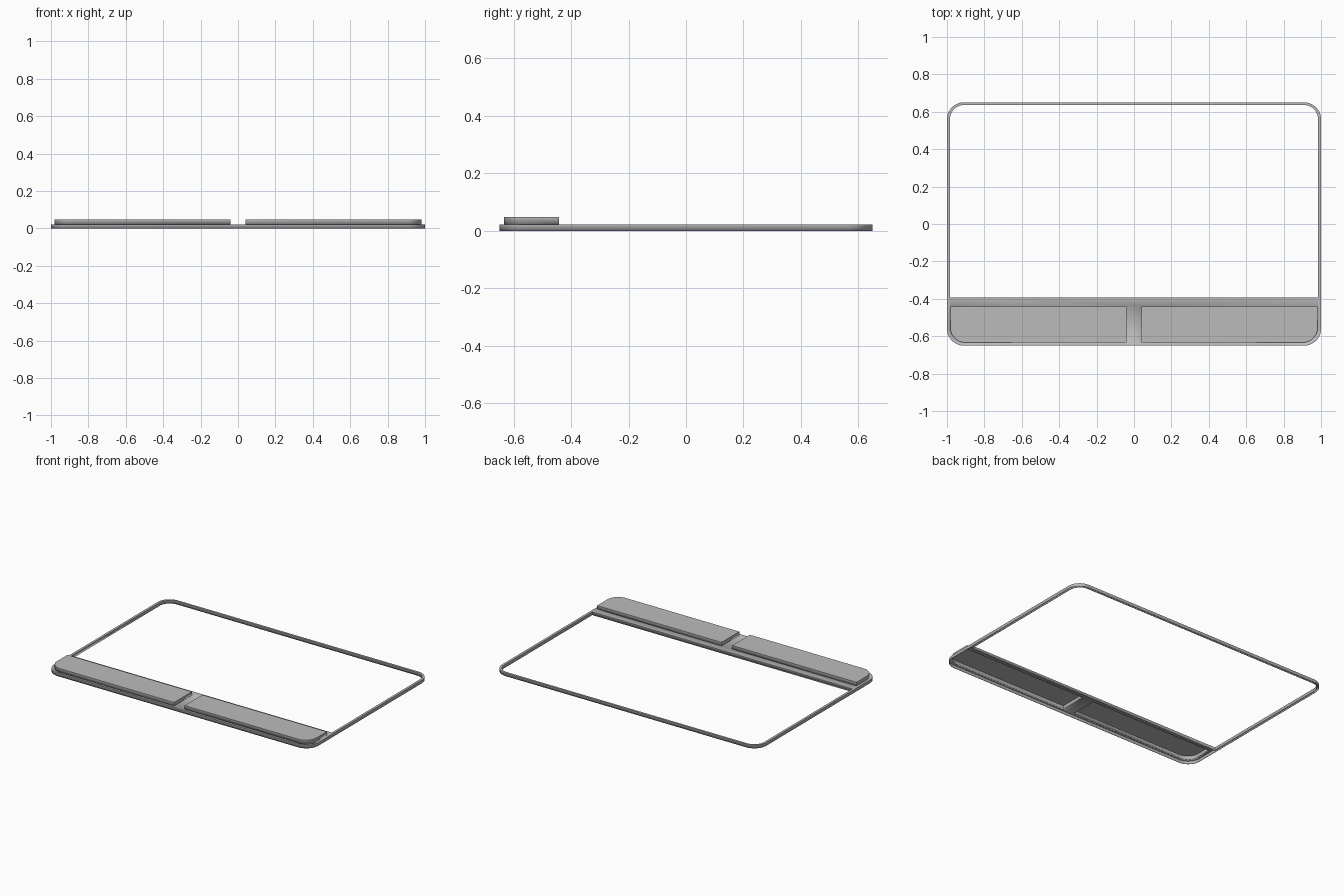
import bpy, bmesh, math

cube = bpy.data.objects.get("Cube")
if cube:
    bpy.data.objects.remove(cube, do_unlink=True)

BASE_Z, PAD_Z, SKIN = 0.022, 0.047, 0.002

grey = bpy.data.materials.new("plain grey")
grey.use_nodes = True
grey.diffuse_color = (0.5, 0.5, 0.5, 1)
grey.node_tree.nodes["Principled BSDF"].inputs["Base Color"].default_value = (0.5, 0.5, 0.5, 1)


def outline(x0, x1, y0, y1, radii, steps=10):
    """Rectangle with one radius per corner, counter-clockwise from front -x."""
    corners = [(x0, y0, 1, 1), (x1, y0, -1, 1), (x1, y1, -1, -1), (x0, y1, 1, -1)]
    pts = []
    for i, ((x, y, sx, sy), r) in enumerate(zip(corners, radii)):
        if r == 0:
            pts.append((x, y))
            continue
        for k in range(steps + 1):
            a = math.pi + (i + k / steps) * math.pi / 2
            pts.append((x + sx * r + r * math.cos(a), y + sy * r + r * math.sin(a)))
    return pts


def add_loop(bm, pts, z):
    vs = [bm.verts.new((x, y, z)) for x, y in pts]
    return [bm.edges.new((vs[i], vs[(i + 1) % len(vs)])) for i in range(len(vs))]


def drop_walls(bm, edges, depth):
    new = bmesh.ops.extrude_edge_only(bm, edges=edges)["geom"]
    bmesh.ops.translate(bm, vec=(0, 0, -depth),
                        verts=[g for g in new if isinstance(g, bmesh.types.BMVert)])


def finish(bm, name):
    """Make an open-bottomed thin shell with outward normals."""
    bmesh.ops.recalc_face_normals(bm, faces=bm.faces[:])
    bm.normal_update()
    top = max(bm.faces, key=lambda f: f.calc_center_median().z)
    if top.normal.z < 0:
        bmesh.ops.reverse_faces(bm, faces=bm.faces[:])
    mesh = bpy.data.meshes.new(name)
    bm.to_mesh(mesh)
    bm.free()
    mesh.materials.append(grey)
    obj = bpy.data.objects.new(name, mesh)
    bpy.context.collection.objects.link(obj)
    mod = obj.modifiers.new("skin", 'SOLIDIFY')
    mod.thickness, mod.offset = SKIN, -1
    bpy.ops.object.select_all(action='DESELECT')
    obj.select_set(True)
    bpy.context.view_layer.objects.active = obj
    bpy.ops.object.shade_smooth_by_angle(angle=math.radians(30))


pads = {
    "left_pad": outline(0.04, 0.982, -0.634, -0.442, (0, 0.08, 0, 0)),
    "right_pad": outline(-0.982, -0.04, -0.634, -0.442, (0.08, 0, 0, 0)),
}

# Base frame: flat sheet with a large window and an opening under each pad
bm = bmesh.new()
rim = add_loop(bm, outline(-1, 1, -0.65, 0.65, (0.09,) * 4), BASE_Z)
window = add_loop(bm, outline(-0.984, 0.984, -0.392, 0.636, (0, 0, 0.075, 0.075)), BASE_Z)
holes = [e for pts in pads.values() for e in add_loop(bm, pts, BASE_Z)]
bmesh.ops.triangle_fill(bm, use_beauty=True, edges=rim + window + holes, normal=(0, 0, 1))
drop_walls(bm, rim + window, BASE_Z)
finish(bm, "base_frame")

# Raised pads, hollow underneath
for name, pts in pads.items():
    bm = bmesh.new()
    edges = add_loop(bm, pts, PAD_Z)
    bmesh.ops.contextual_create(bm, geom=edges)
    drop_walls(bm, edges, PAD_Z - BASE_Z + SKIN)
    finish(bm, name)
